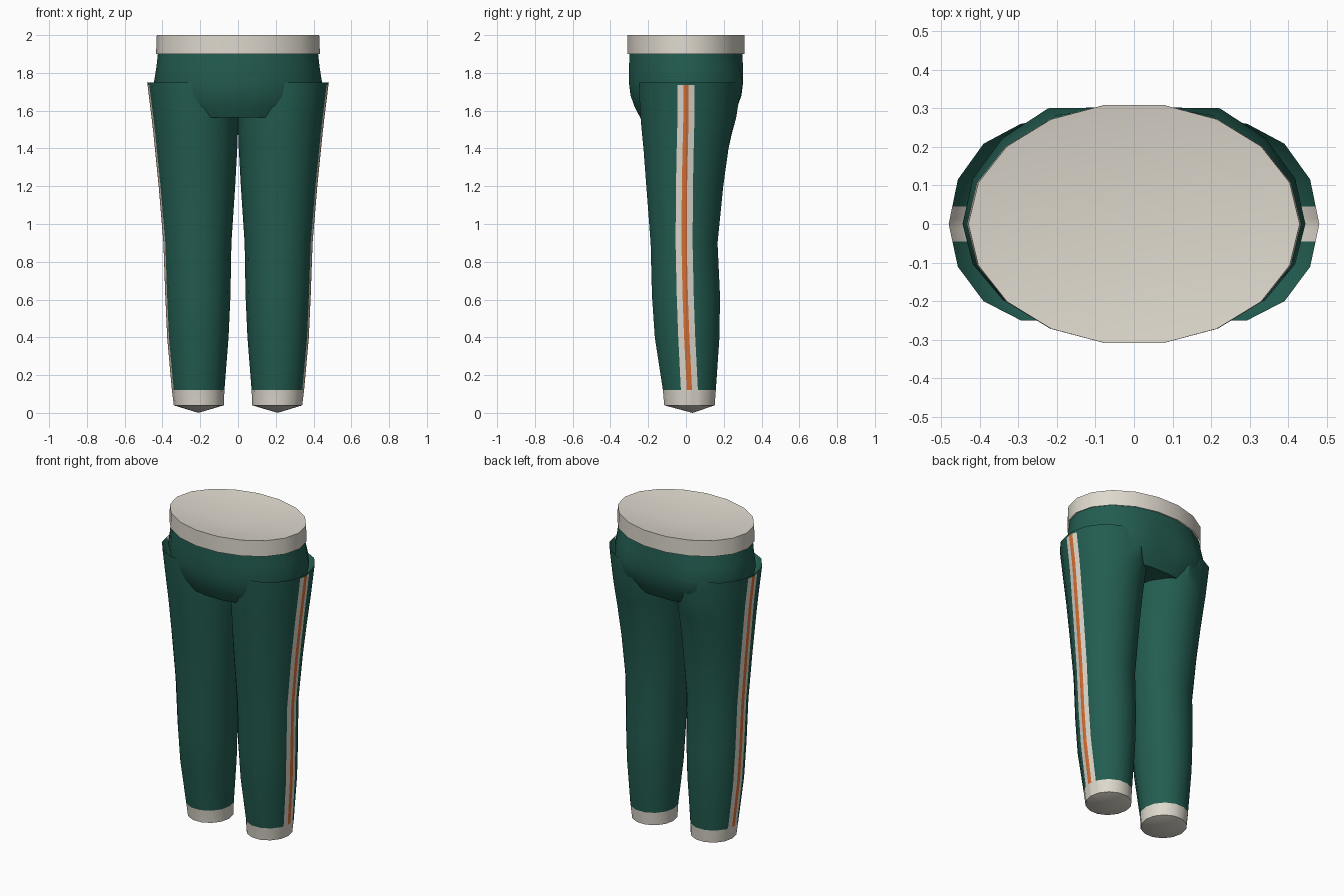
import bpy, bmesh, math

cube = bpy.data.objects.get("Cube")
if cube:
    bpy.data.objects.remove(cube, do_unlink=True)


def material(name, rgb):
    m = bpy.data.materials.new(name)
    m.use_nodes = True
    m.diffuse_color = (*rgb, 1)
    m.node_tree.nodes["Principled BSDF"].inputs["Base Color"].default_value = (*rgb, 1)
    return m


GREEN, CREAM, ORANGE = range(3)
MATS = [material("dark green cloth", (0.0165, 0.108, 0.081)),
        material("cream trim", (0.73, 0.69, 0.61)),
        material("orange stripe", (0.69, 0.16, 0.033))]


def loft(name, rings, rule, start=None, end=None):
    """Skin closed rings; start and end are optional apex points closing the tube."""
    bm = bmesh.new()
    loops = [[bm.verts.new(p) for p in ring] for ring in rings]
    n = len(loops[0])
    for row, (a, b) in enumerate(zip(loops, loops[1:])):
        for i in range(n):
            j = (i + 1) % n
            bm.faces.new((a[i], a[j], b[j], b[i])).material_index = rule(row, i)
    for apex, loop, row in ((start, loops[0], -1), (end, loops[-1], len(rings) - 1)):
        if apex:
            tip = bm.verts.new(apex)
            for i in range(n):
                f = bm.faces.new((loop[i], loop[(i + 1) % n], tip))
                f.material_index = rule(row, i)
    bmesh.ops.recalc_face_normals(bm, faces=bm.faces)
    mesh = bpy.data.meshes.new(name)
    bm.to_mesh(mesh)
    bm.free()
    for m in MATS:
        mesh.materials.append(m)
    obj = bpy.data.objects.new(name, mesh)
    bpy.context.collection.objects.link(obj)
    bpy.ops.object.select_all(action="DESELECT")
    obj.select_set(True)
    bpy.context.view_layer.objects.active = obj
    bpy.ops.object.shade_smooth_by_angle(angle=math.radians(40))


def ellipse(rx, ry, z, seat=1.0, n=18):
    """Oval ring; seat above 1 squares off its back half."""
    ring = []
    for i in range(n):
        a = math.tau * i / n
        y = ry * math.sin(a)
        ring.append((rx * math.cos(a), min(ry * 0.985, y * seat) if y > 0 else y, z))
    return ring


# Waistband with a shallow sunken top
loft("waistband",
     [ellipse(0.434, 0.314, 1.90), ellipse(0.43, 0.314, 2.0)],
     lambda row, i: CREAM, end=(0, 0, 1.95))

# Hips, fuller at the seat, closed below by a flat crotch
loft("hips",
     [ellipse(0.424, 0.303, 1.905), ellipse(0.432, 0.306, 1.83, 1.06),
      ellipse(0.445, 0.307, 1.75, 1.13), ellipse(0.43, 0.298, 1.68, 1.12),
      ellipse(0.41, 0.276, 1.62, 1.08), ellipse(0.37, 0.247, 1.565, 1.05)],
     lambda row, i: GREEN, end=(0, 0, 1.565))

# Leg sections: height, inner x, outer x, front y, stripe y, back y
SECTIONS = [
    (0.04, 0.075, 0.34, -0.115, 0.02, 0.152),
    (0.12, 0.072, 0.35, -0.122, 0.018, 0.158),
    (0.40, 0.05, 0.375, -0.165, 0.004, 0.177),
    (0.62, 0.04, 0.385, -0.18, -0.004, 0.18),
    (0.90, 0.035, 0.395, -0.187, -0.01, 0.167),
    (1.20, 0.015, 0.42, -0.21, -0.008, 0.197),
    (1.40, 0.004, 0.44, -0.225, -0.004, 0.225),
    (1.48, 0.001, 0.448, -0.233, -0.002, 0.243),
    (1.56, 0.0, 0.457, -0.24, 0.0, 0.265),
    (1.68, 0.0, 0.472, -0.247, 0.0, 0.284),
    (1.737, 0.0, 0.479, -0.25, 0.0, 0.28),
    (1.75, 0.0, 0.481, -0.25, 0.0, 0.277),
]
SIDES = 14
STRIPE = (0.014, 0.045)


def leg_ring(section, side, shrink=1.0, drop=0.0):
    """Polygon section with extra points on its outer facets for the stripe edges."""
    z, x_in, x_out, front, mid, back = section
    cx, rx = (x_in + x_out) / 2, (x_out - x_in) / 2 * shrink
    pts = []
    for i in range(SIDES):
        a = math.tau * i / SIDES
        ry = mid - front
        if math.sin(a) > 0:
            # The fullness of the seat lies on the inner half only
            ry = back - mid if math.cos(a) < 0 else min(back - mid, ry + 0.01)
        pts.append((cx + rx * math.cos(a), mid + ry / 0.975 * shrink * math.sin(a)))

    def along(p, q, width):
        t = min(0.95, width / abs(q[1] - p[1]))
        return (p[0] + (q[0] - p[0]) * t, p[1] + (q[1] - p[1]) * t)

    up = [along(pts[0], pts[1], w) for w in STRIPE]
    down = [along(pts[0], pts[-1], w) for w in reversed(STRIPE)]
    ring = [pts[0]] + up + pts[1:] + down
    return [(side * x, y, z - drop) for x, y in ring]


COLUMNS = SIDES + 4
LAST = len(SECTIONS) - 1


def leg_colour(row, i):
    if row <= 0:
        return CREAM
    k = min(i, COLUMNS - 1 - i)
    if k > 1 or row == LAST - 1 or row > LAST:
        return GREEN
    return CREAM if row == LAST else (ORANGE, CREAM)[k]


# Legs with cuffs, side stripes and sunken tops
for label, side in (("left", 1), ("right", -1)):
    rings = [leg_ring(s, side) for s in SECTIONS]
    rings.append(leg_ring(SECTIONS[-1], side, 0.82, 0.07))
    loft(label + "_leg", rings, leg_colour,
         start=(side * 0.21, 0.035, 0.0), end=(side * 0.24, 0.0, 1.6))
